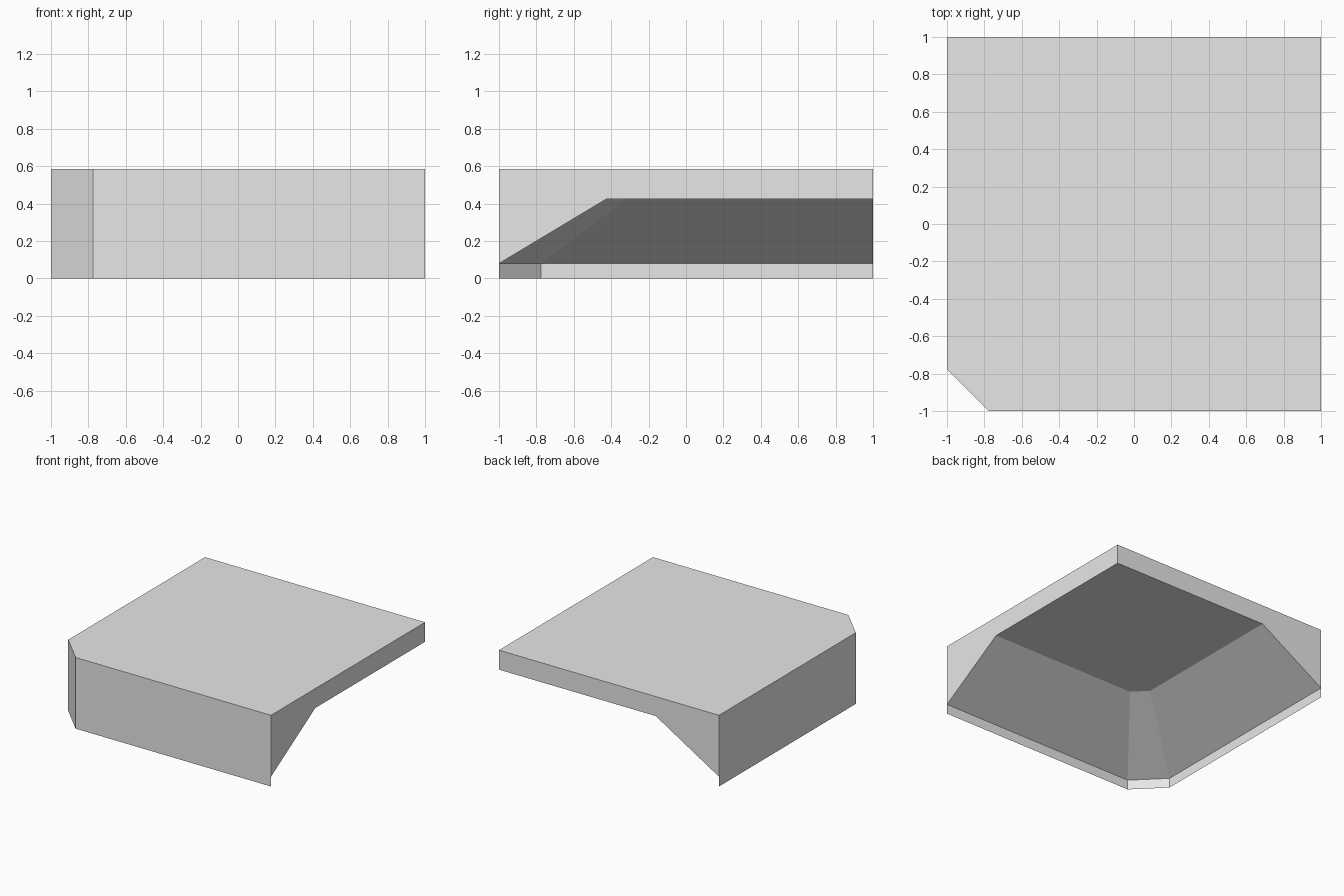
import bpy
import bmesh

cube = bpy.data.objects.get("Cube")
if cube:
    bpy.data.objects.remove(cube, do_unlink=True)

TOP, CEILING, EAVE = 0.585, 0.425, 0.08   # heights
INSET = 0.575                             # run of the sloped underside
OUTER_CUT, INNER_CUT = 0.224, 0.108       # corner chamfers

grey = bpy.data.materials.new("plain grey")
grey.use_nodes = True
grey.diffuse_color = (0.8, 0.8, 0.8, 1)
grey.node_tree.nodes["Principled BSDF"].inputs["Base Color"].default_value = (0.8, 0.8, 0.8, 1)


def edge_path(inset, cut, z):
    """Path along the two walled sides, round the chamfered corner."""
    e = inset - 1
    return [(e, 1, z), (e, e + cut, z), (e + cut, e, z), (1, e, z)]


def add_part(name, faces):
    bm = bmesh.new()
    for points in faces:
        bm.faces.new([bm.verts.new(p) for p in points])
    bmesh.ops.remove_doubles(bm, verts=bm.verts, dist=0.0001)
    mesh = bpy.data.meshes.new(name)
    bm.to_mesh(mesh)
    bm.free()
    mesh.materials.append(grey)
    part = bpy.data.objects.new(name, mesh)
    bpy.context.collection.objects.link(part)
    return part


def strip(lower, upper):
    """Quads joining two paths, facing outward from the corner."""
    return [(lower[i], lower[i + 1], upper[i + 1], upper[i]) for i in range(len(lower) - 1)]


roof = edge_path(0, OUTER_CUT, TOP)
foot = edge_path(0, OUTER_CUT, 0)
eave = edge_path(0, OUTER_CUT, EAVE)
ceiling = edge_path(INSET, INNER_CUT, CEILING)

# Flat top
add_part("top_slab", [roof + [(1, 1, TOP)]])

# Thin outer walls, hanging below the eave as a lip
add_part("outer_wall", strip(foot, roof))

# Sloped underside and flat ceiling
add_part("underside", strip(ceiling, eave) + [(ceiling + [(1, 1, CEILING)])[::-1]])

# Cut ends on the two open sides
back_end = [eave[0], roof[0], (1, 1, TOP), (1, 1, CEILING), ceiling[0]]
left_end = [eave[-1], ceiling[-1], (1, 1, CEILING), (1, 1, TOP), roof[-1]]
add_part("cut_ends", [back_end, left_end])
